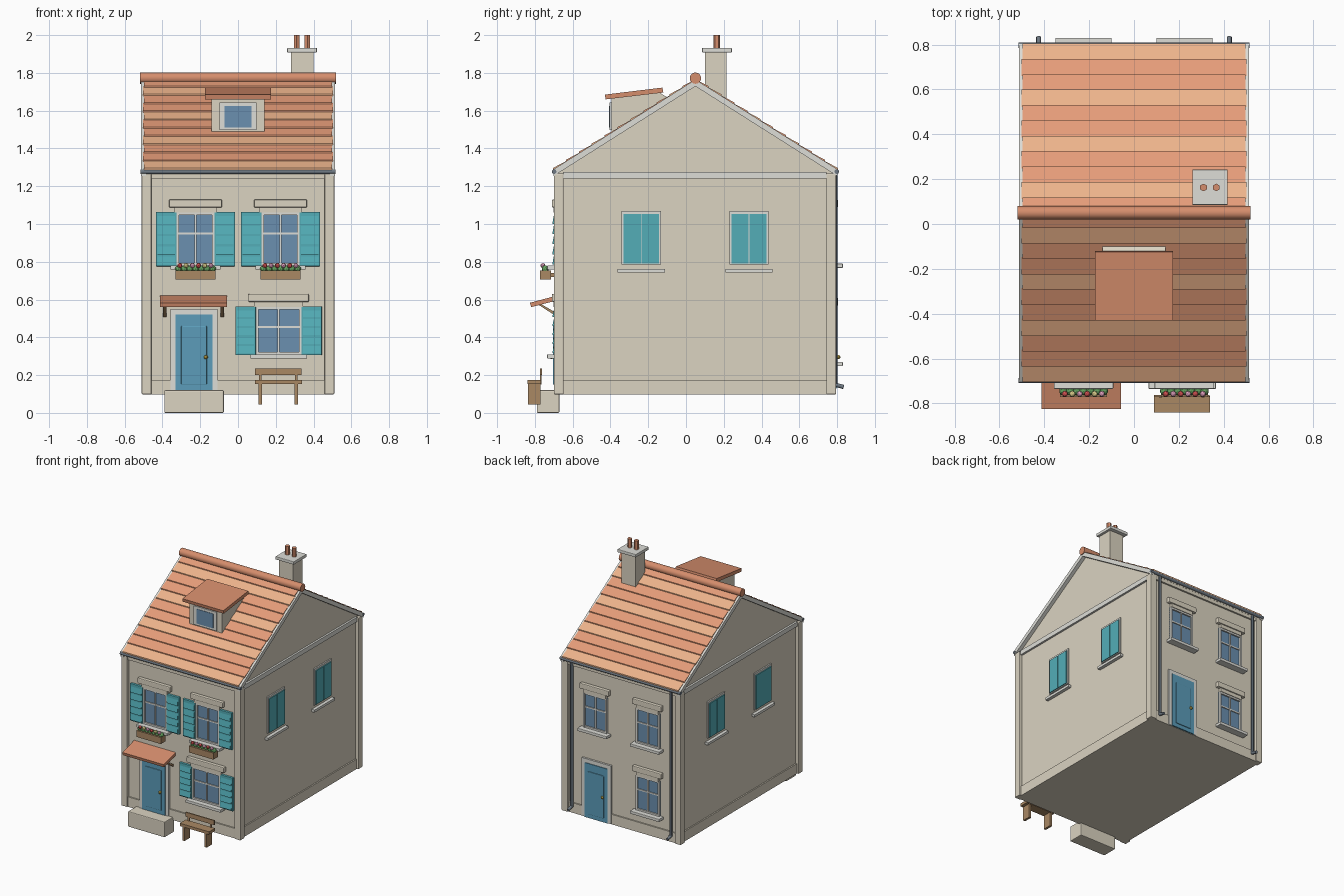
import bpy, math
from mathutils import Vector

if "Cube" in bpy.data.objects:
    bpy.data.objects.remove(bpy.data.objects["Cube"])


def material(name, r, g, b):
    m = bpy.data.materials.new(name)
    m.diffuse_color = [(c / 255) ** 2.2 for c in (r, g, b)] + [1]
    m.use_nodes = True
    m.node_tree.nodes["Principled BSDF"].inputs["Base Color"].default_value = m.diffuse_color
    return m


STONE = material("stone", 218, 210, 192)
TRIM = material("trim", 220, 220, 214)
TILE_A = material("tile_light", 236, 178, 138)
TILE_B = material("tile_dark", 228, 155, 120)
CLAY = material("clay", 212, 140, 108)
TEAL = material("teal", 84, 172, 182)
GLASS = material("glass", 106, 142, 174)
DOOR = material("door_blue", 92, 155, 184)
WOOD = material("wood", 168, 135, 100)
SLATE = material("slate", 110, 120, 130)
GREEN = material("green", 100, 160, 95)
BRASS = material("brass", 210, 180, 80)
PETALS = [material("petal_red", 215, 85, 85), material("petal_pink", 225, 160, 190),
          material("petal_cream", 235, 220, 150)]


def mesh(name, verts, faces, mat):
    me = bpy.data.meshes.new(name)
    me.from_pydata(verts, [], faces)
    me.materials.append(mat)
    ob = bpy.data.objects.new(name, me)
    bpy.context.collection.objects.link(ob)
    return ob


def prism(name, pts, x0, x1, mat):
    """Extrude a (y, z) outline from x0 to x1."""
    area = sum(a[0] * b[1] - b[0] * a[1] for a, b in zip(pts, pts[1:] + pts[:1]))
    if area < 0:
        pts = pts[::-1]
    n = len(pts)
    verts = [(x, y, z) for x in (x0, x1) for y, z in pts]
    faces = [tuple(range(n))[::-1], tuple(range(n, 2 * n))]
    faces += [(i, (i + 1) % n, n + (i + 1) % n, n + i) for i in range(n)]
    return mesh(name, verts, faces, mat)


def box(name, x0, x1, y0, y1, z0, z1, mat, bevel=0):
    y0, y1 = sorted((y0, y1))
    x0, x1 = sorted((x0, x1))
    ob = prism(name, [(y0, z0), (y1, z0), (y1, z1), (y0, z1)], x0, x1, mat)
    if bevel:
        mod = ob.modifiers.new("bevel", 'BEVEL')
        mod.width, mod.segments = bevel, 2
    return ob


def rod(name, a, b, r, mat, sides=12):
    a, b = Vector(a), Vector(b)
    bpy.ops.mesh.primitive_cylinder_add(vertices=sides, radius=r, depth=(b - a).length, location=(a + b) / 2)
    ob = bpy.context.object
    ob.rotation_euler = (b - a).to_track_quat('Z', 'Y').to_euler()
    ob.name = name
    ob.data.materials.append(mat)
    if sides > 8:
        bpy.ops.object.shade_smooth_by_angle()
    return ob


def ball(name, p, r, mat):
    bpy.ops.mesh.primitive_ico_sphere_add(subdivisions=2, radius=r, location=p)
    bpy.context.object.name = name
    bpy.context.object.data.materials.append(mat)


FRONT, BACK, SIDE, YC = -0.68, 0.775, 0.485, 0.05


def on_wall(name, s, x0, x1, d0, d1, z0, z1, mat, bevel=0):
    """Box on the front (s=-1) or back (s=1) wall, d measured outward."""
    w = FRONT if s < 0 else BACK
    return box(name, x0, x1, w + s * d0, w + s * d1, z0, z1, mat, bevel)


# Walls, plinth, corner pilasters, cornice
prism("walls", [(FRONT, .1), (BACK, .1), (BACK, 1.27), (YC, 1.735), (FRONT, 1.27)], -SIDE, SIDE, STONE)
box("plinth", -.495, .495, -.69, .785, .098, .175, STONE)
for sx in (-1, 1):
    for y0, y1 in ((-.70, -.648), (.743, .795)):
        box("corner_pilaster", sx * .458, sx * .51, y0, y1, .098, 1.268, STONE, .005)
    box("side_cornice", sx * .47, sx * .5, -.65, .745, 1.24, 1.275, TRIM)
for s in (-1, 1):
    on_wall("cornice", s, -.46, .46, -.01, .013, 1.237, 1.268, STONE)

# Roof deck, tile courses, verge copings, ridge, gutters
SLOPE, TOP = 0.633, 1.765
for s in (-1, 1):
    def at(d, h=0):
        return (YC + s * d, TOP - SLOPE * d + h)
    prism("roof_deck", [at(0, -.008), at(.745, -.008), at(.745, -.035), at(0, -.035)], -.5, .5, STONE)
    for sx in (-1, 1):
        x0, x1 = sorted((sx * .488, sx * .514))
        prism("verge_coping", [at(0), at(.752), at(.752, -.036), at(0, -.036)], x0, x1, TRIM)
    step = .755 / 11
    for i in range(11):
        lo = .755 - i * step
        hi = max(lo - step - .008, 0)
        half = .497 + .005 * (i % 2)
        prism("tile_course", [at(lo, .009), at(hi, .001), at(hi, -.012), at(lo, -.008)],
              -half, half, TILE_B if i % 3 else TILE_A)
    gy = YC + s * .748
    rod("gutter", (-.516, gy, 1.277), (.516, gy, 1.277), .012, SLATE)
rod("ridge_tile", (-.52, YC, 1.772), (.52, YC, 1.772), .03, CLAY, 16)

# Chimney
box("chimney_stack", .28, .40, .10, .215, 1.58, 1.91, STONE)
box("chimney_cap", .26, .418, .085, .243, 1.908, 1.932, TRIM, .004)
for x in (.31, .367):
    rod("chimney_pot", (x, .163, 1.93), (x, .163, 2.0), .017, CLAY, 6)

# Dormer
prism("dormer_body", [(-.395, 1.47), (-.395, 1.665), (-.14, 1.695), (-.08, 1.66)], -.14, .14, STONE)
box("dormer_frame", -.097, .097, -.404, -.39, 1.497, 1.642, TRIM)
box("dormer_glass", -.071, .071, -.407, -.39, 1.512, 1.624, GLASS)
prism("dormer_roof", [(-.425, 1.66), (-.43, 1.685), (-.125, 1.722), (-.12, 1.696)], -.175, .175, CLAY)


def window(s, cx, w, z0, z1, mid, lint, sill):
    a, b = cx - w / 2, cx + w / 2
    on_wall("window_glass", s, a, b, -.01, .006, z0, z1, GLASS)
    for x in (a, b - .013):
        on_wall("window_jamb", s, x, x + .013, 0, .018, z0, z1, TRIM)
    for z in (z0, z1 - .013):
        on_wall("window_rail", s, a, b, 0, .017, z, z + .013, TRIM)
    on_wall("mullion", s, cx - .005, cx + .005, 0, .014, z0, z1, TRIM)
    on_wall("glazing_bar", s, a, b, 0, .013, mid - .005, mid + .005, TRIM)
    on_wall("lintel", s, cx - lint / 2, cx + lint / 2, 0, .03, z1 + .027, z1 + .07, STONE, .006)
    on_wall("lintel_bed", s, cx - lint / 2 + .03, cx + lint / 2 - .03, 0, .022, z1, z1 + .028, STONE)
    on_wall("sill", s, cx - sill / 2, cx + sill / 2, 0, .055, z0 - .022, z0, TRIM, .003)


def shutter(cx, z0, z1):
    on_wall("shutter_panel", -1, cx - .054, cx + .054, 0, .02, z0, z1, TEAL, .003)
    h = (z1 - z0 - .02) / 5
    for i in range(5):
        z = z0 + .01 + i * h
        prism("shutter_slat", [(FRONT - .019, z + h - .006), (FRONT - .019, z), (FRONT - .028, z)],
              cx - .046, cx + .046, TEAL)


# Front and back windows, front shutters
for cx, w, z0, z1, mid in ((-.225, .2, .78, 1.06, .95), (.225, .2, .78, 1.06, .95), (.215, .24, .31, .56, .455)):
    window(-1, cx, w, z0, z1, mid, .28 if w < .22 else .32, .265 if w < .22 else .3)
    for sx in (-1, 1):
        shutter(cx + sx * (w / 2 + .055), z0 - .004, z1 + .004)
for cx, z0 in ((-.225, .79), (.225, .79), (-.225, .27)):
    window(1, cx, .2, z0, z0 + .27, z0 + .16, .25, .25)

# Flower boxes
for cx in (-.225, .225):
    box("flower_box", cx - .105, cx + .105, -.772, -.715, .705, .755, WOOD)
    box("flower_box_bracket", cx - .08, cx + .08, -.72, -.68, .72, .74, WOOD)
    for i in range(7):
        ball("foliage", (cx - .09 + i * .03, -.745, .762), .019, GREEN)
    for i in range(6):
        ball("flower", (cx - .083 + i * .033, -.758, .78), .013, PETALS[i * 2 % 3 if cx < 0 else i % 2])


def door(s, cx, z0, z1, knob):
    on_wall("door_frame", s, cx - .125, cx + .125, -.01, .015, z0, z1 + .03, TRIM)
    on_wall("door_leaf", s, cx - .098, cx + .098, -.01, .02, z0, z1, DOOR)
    on_wall("door_panel", s, cx - .068, cx + .068, 0, .025, z0 + .03, z1 - .06, DOOR, .004)
    ball("door_knob", (cx + knob, (FRONT if s < 0 else BACK) + s * .032, .295), .011, BRASS)


# Doors, step, canopy
door(-1, -.233, .12, .52, .063)
door(1, .215, .1, .52, -.063)
box("door_step", -.39, -.075, -.79, -.67, 0, .12, STONE, .006)
prism("canopy", [(-.82, .56), (-.826, .583), (-.68, .622), (-.68, .596)], -.412, -.058, CLAY)
for x in (-.387, -.083):
    prism("canopy_brace", [(-.785, .575), (-.765, .575), (-.68, .525), (-.68, .507)], x - .009, x + .009, WOOD)

# Side windows with closed shutters
for sx in (-1, 1):
    for cy in (-.237, .333):
        box("side_frame", sx * .48, sx * .495, cy - .104, cy + .104, .785, 1.068, TRIM)
        for k in (-1, 1):
            box("side_shutter", sx * .48, sx * .502, cy + k * .002, cy + k * .093, .79, 1.052, TEAL)
        box("side_sill", sx * .48, sx * .51, cy - .125, cy + .125, .743, .762, TRIM)

# Back downpipes with shoes
for x in (-.425, .425):
    rod("downpipe", (x, .79, .145), (x, .79, 1.27), .011, SLATE)
    rod("downpipe_shoe", (x, .788, .15), (x, .835, .137), .011, SLATE)

# Bench
box("bench_seat", .09, .34, -.84, -.767, .153, .175, WOOD)
box("bench_back", .09, .337, -.772, -.763, .2, .235, WOOD)
for x in (.118, .308):
    box("bench_leg", x - .009, x + .009, -.836, -.77, .045, .155, WOOD)
    box("bench_post", x - .007, x + .007, -.773, -.766, .15, .21, WOOD)
